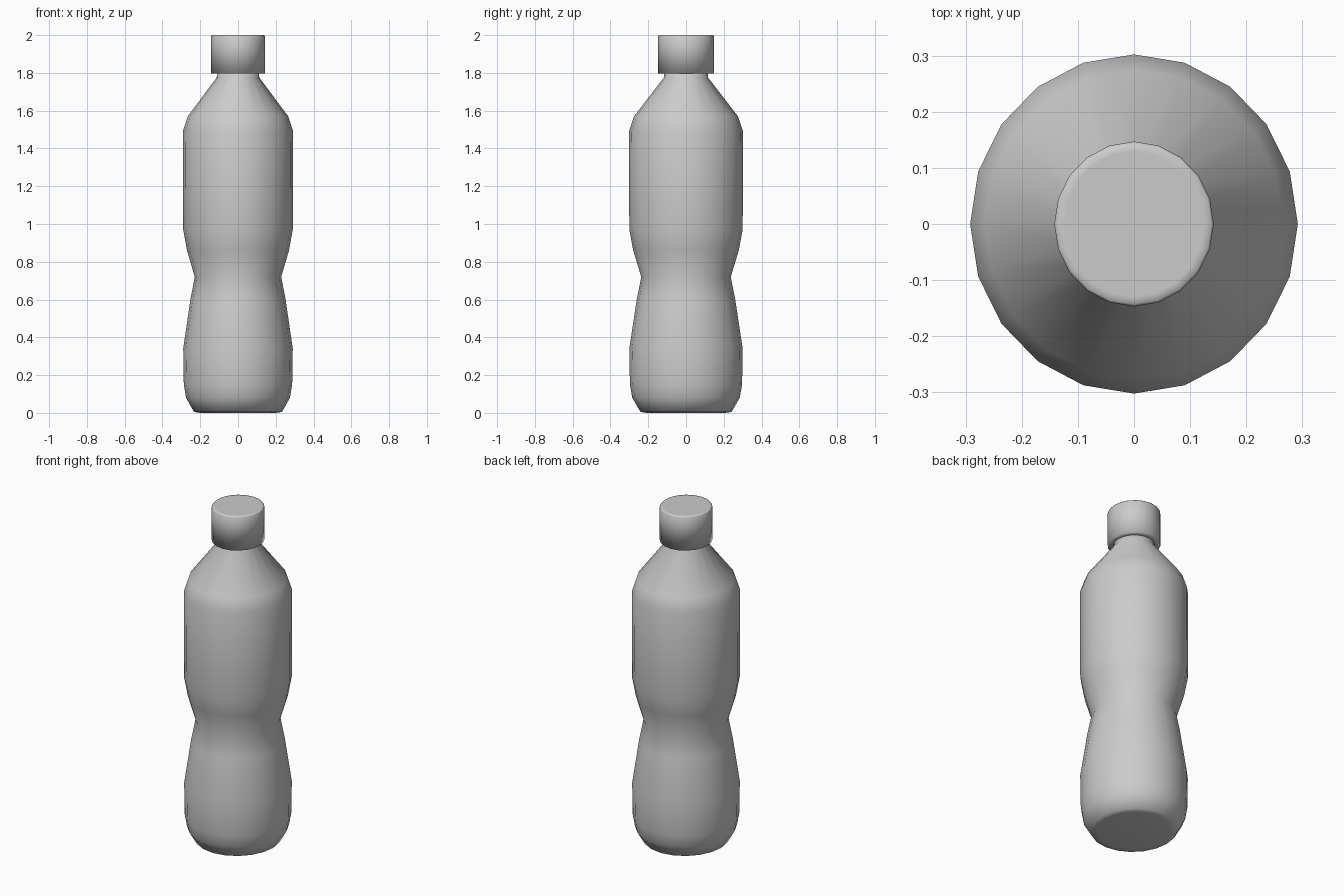
import bpy, bmesh, math

if "Cube" in bpy.data.objects:
    bpy.data.objects.remove(bpy.data.objects["Cube"])

SIDES = 20
Y_STRETCH = 1.035  # slightly oval section


def lathe(name, profile):
    """Revolve (radius, z) points round z; close both ends with flat faces."""
    bm = bmesh.new()
    rings = []
    for r, z in profile:
        ring = []
        for i in range(SIDES):
            a = 2 * math.pi * i / SIDES
            ring.append(bm.verts.new((r * math.cos(a), r * Y_STRETCH * math.sin(a), z)))
        rings.append(ring)
    for lo, hi in zip(rings, rings[1:]):
        for i in range(SIDES):
            j = (i + 1) % SIDES
            bm.faces.new((lo[i], lo[j], hi[j], hi[i]))
    bm.faces.new(rings[0][::-1])
    bm.faces.new(rings[-1])
    for f in bm.faces:
        f.smooth = True
    mesh = bpy.data.meshes.new(name)
    bm.to_mesh(mesh)
    bm.free()
    obj = bpy.data.objects.new(name, mesh)
    bpy.context.collection.objects.link(obj)
    return obj


# Bottle body: base, waist, upper barrel, shoulder and neck
lathe("bottle_body", [
    (0.20, 0.0), (0.233, 0.005), (0.275, 0.08), (0.287, 0.15), (0.29, 0.34),
    (0.252, 0.60), (0.229, 0.72), (0.27, 0.86), (0.29, 0.97),
    (0.292, 1.49), (0.266, 1.57), (0.113, 1.775), (0.11, 1.81),
])

# Screw cap with a narrow softened rim
cap = lathe("cap", [
    (0.112, 1.797), (0.142, 1.797), (0.142, 1.995), (0.138, 2.0), (0.125, 2.0),
])
